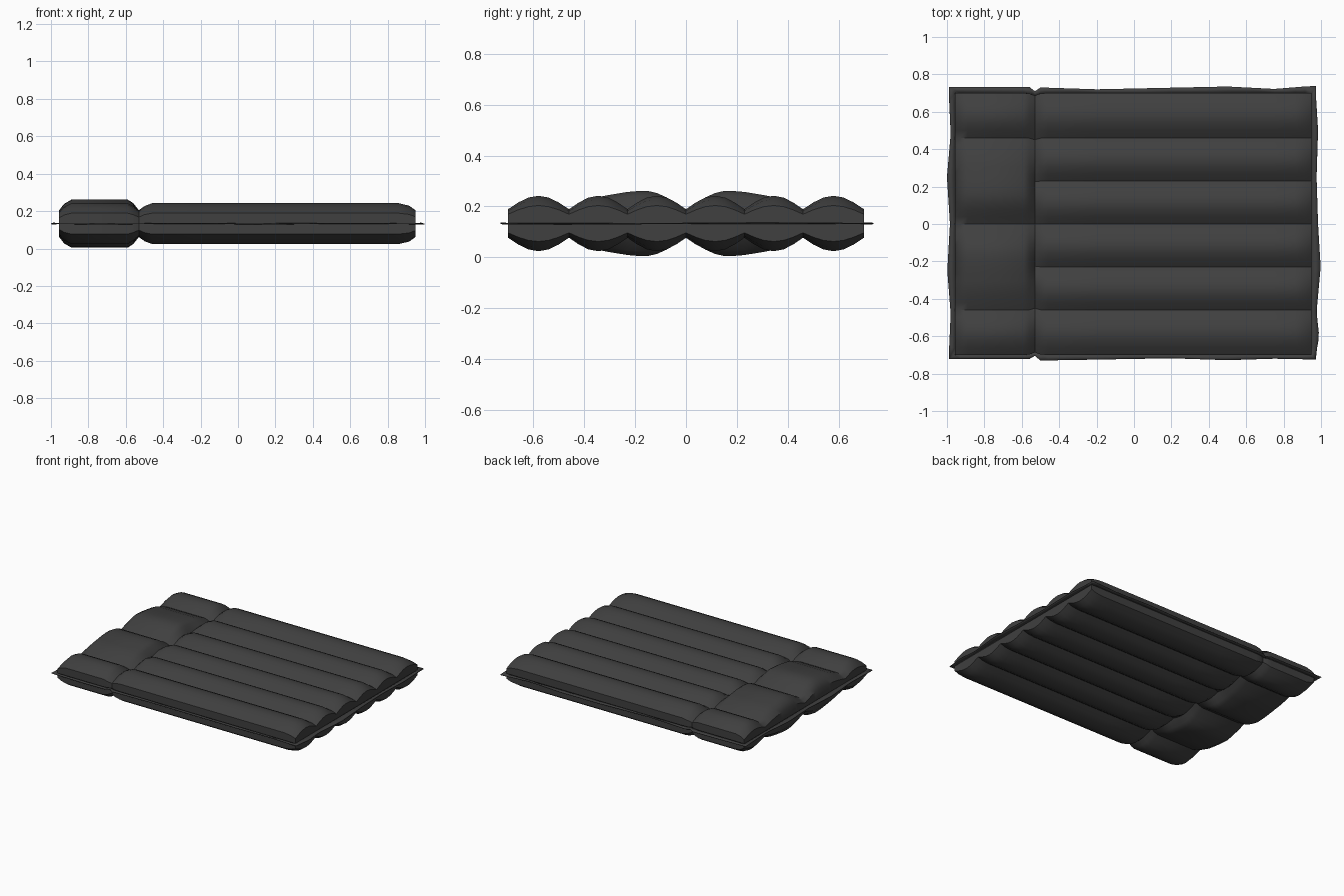
import bpy, bmesh, math

if "Cube" in bpy.data.objects:
    bpy.data.objects.remove(bpy.data.objects["Cube"])

MID = 0.133                      # height of the welded seam
SEAMS = [-0.70, -0.46, -0.23, 0.0, 0.23, 0.46, 0.70]
SEG = 6                          # facets per air tube


def interp(pts, v):
    if v <= pts[0][0]:
        return pts[0][1]
    for (a, fa), (b, fb) in zip(pts, pts[1:]):
        if v <= b:
            return fa + (fb - fa) * (v - a) / (b - a)
    return pts[-1][1]


# stations along the length: x, inflation factor, share of pillow profile, side pinch
STATIONS = [(-0.957, 0.55, 1, 1), (-0.93, 0.82, 1, 1), (-0.89, 1, 1, 1), (-0.74, 1, 1, 1),
            (-0.59, 1, 1, 1), (-0.56, 0.85, 1, 0.997), (-0.53, 0.62, 0.5, 0.98),
            (-0.50, 0.86, 0, 0.997), (-0.46, 1, 0, 1), (-0.2, 1, 0, 1), (0.2, 1, 0, 1),
            (0.5, 1, 0, 1), (0.75, 1, 0, 1), (0.86, 1, 0, 1), (0.915, 0.88, 0, 1),
            (0.95, 0.65, 0, 1)]
YS = [a + (b - a) * i / SEG for a, b in zip(SEAMS, SEAMS[1:]) for i in range(SEG)] + [0.70]

# pillow bulge across half the width
PILLOW = [(0, 0.057), (0.04, 0.08), (0.08, 0.105), (0.12, 0.122), (0.16, 0.13),
          (0.23, 0.124), (0.34, 0.106), (0.42, 0.075), (0.46, 0.06)]


def tube_height(y):
    for a, b in zip(SEAMS, SEAMS[1:]):
        if a <= y <= b:
            return 0.056 + 0.053 * math.sin(math.pi * (y - a) / (b - a))
    return 0.056


def half_height(y, f, share):
    tube = tube_height(y)
    pillow = interp(PILLOW, abs(y)) if abs(y) < 0.46 else tube
    return f * (share * pillow + (1 - share) * tube)


def finish(bm, name, angle):
    bmesh.ops.recalc_face_normals(bm, faces=bm.faces)
    mesh = bpy.data.meshes.new(name)
    bm.to_mesh(mesh)
    bm.free()
    ob = bpy.data.objects.new(name, mesh)
    bpy.context.collection.objects.link(ob)
    mesh.materials.append(rubber)
    bpy.ops.object.select_all(action='DESELECT')
    ob.select_set(True)
    bpy.context.view_layer.objects.active = ob
    bpy.ops.object.shade_smooth_by_angle(angle=math.radians(angle))
    return ob


rubber = bpy.data.materials.new("dark_rubber")
rubber.diffuse_color = (0.05, 0.05, 0.05, 1)
rubber.use_nodes = True
rubber.node_tree.nodes["Principled BSDF"].inputs["Base Color"].default_value = rubber.diffuse_color

# perimeter of the grid as index pairs
nx, ny = len(STATIONS), len(YS)
ring = ([(i, 0) for i in range(nx)] + [(nx - 1, j) for j in range(1, ny)]
        + [(i, ny - 1) for i in range(nx - 2, -1, -1)] + [(0, j) for j in range(ny - 2, 0, -1)])

# inflated body: top skin, bottom skin and the side wall
bm = bmesh.new()
skins = []
for side in (1, -1):
    g = [[bm.verts.new((x, y * p, MID + side * half_height(y, f, s))) for y in YS]
         for x, f, s, p in STATIONS]
    for i in range(nx - 1):
        for j in range(ny - 1):
            bm.faces.new((g[i][j], g[i + 1][j], g[i + 1][j + 1], g[i][j + 1]))
    skins.append(g)
for (a, b), (c, d) in zip(ring, ring[1:] + ring[:1]):
    bm.faces.new([skins[0][a][b], skins[0][c][d], skins[1][c][d], skins[1][a][b]])
finish(bm, "air_mattress_body", 40)

# wavy welded flange around the edge
BACK = [(-0.96, 0.733), (-0.56, 0.733), (-0.53, 0.71), (-0.50, 0.73), (-0.2, 0.72),
        (0.5, 0.735), (0.75, 0.722), (0.95, 0.738)]
FRONT = [(-0.96, -0.722), (-0.56, -0.722), (-0.53, -0.705), (-0.50, -0.73), (0.2, -0.718),
         (0.5, -0.728), (0.75, -0.72), (0.95, -0.724)]
LEFT = [(-0.7, -0.99), (-0.48, -0.98), (-0.25, -0.998), (0, -0.984), (0.25, -1.0),
        (0.48, -0.98), (0.7, -0.99)]
RIGHT = [(-0.7, 0.972), (-0.6, 0.99), (-0.47, 0.976), (-0.23, 0.998), (0, 0.984),
         (0.25, 0.976), (0.5, 0.984), (0.7, 0.972)]
bm = bmesh.new()
inner, outer = [], []
for i, j in ring:
    x, p, y = STATIONS[i][0], STATIONS[i][3], YS[j]
    inner.append(bm.verts.new((x, y * p, MID)))
    ox = interp(LEFT, y) if i == 0 else interp(RIGHT, y) if i == nx - 1 else x
    oy = interp(FRONT, x) if j == 0 else interp(BACK, x) if j == ny - 1 else y
    outer.append(bm.verts.new((ox, oy, MID + 0.003 * math.sin(7 * x + 4 * y))))
n = len(ring)
for k in range(n):
    m = (k + 1) % n
    bm.faces.new((inner[k], outer[k], outer[m], inner[m]))
flange = finish(bm, "welded_flange", 40)
thick = flange.modifiers.new("thickness", 'SOLIDIFY')
thick.thickness = 0.004
thick.offset = 0
